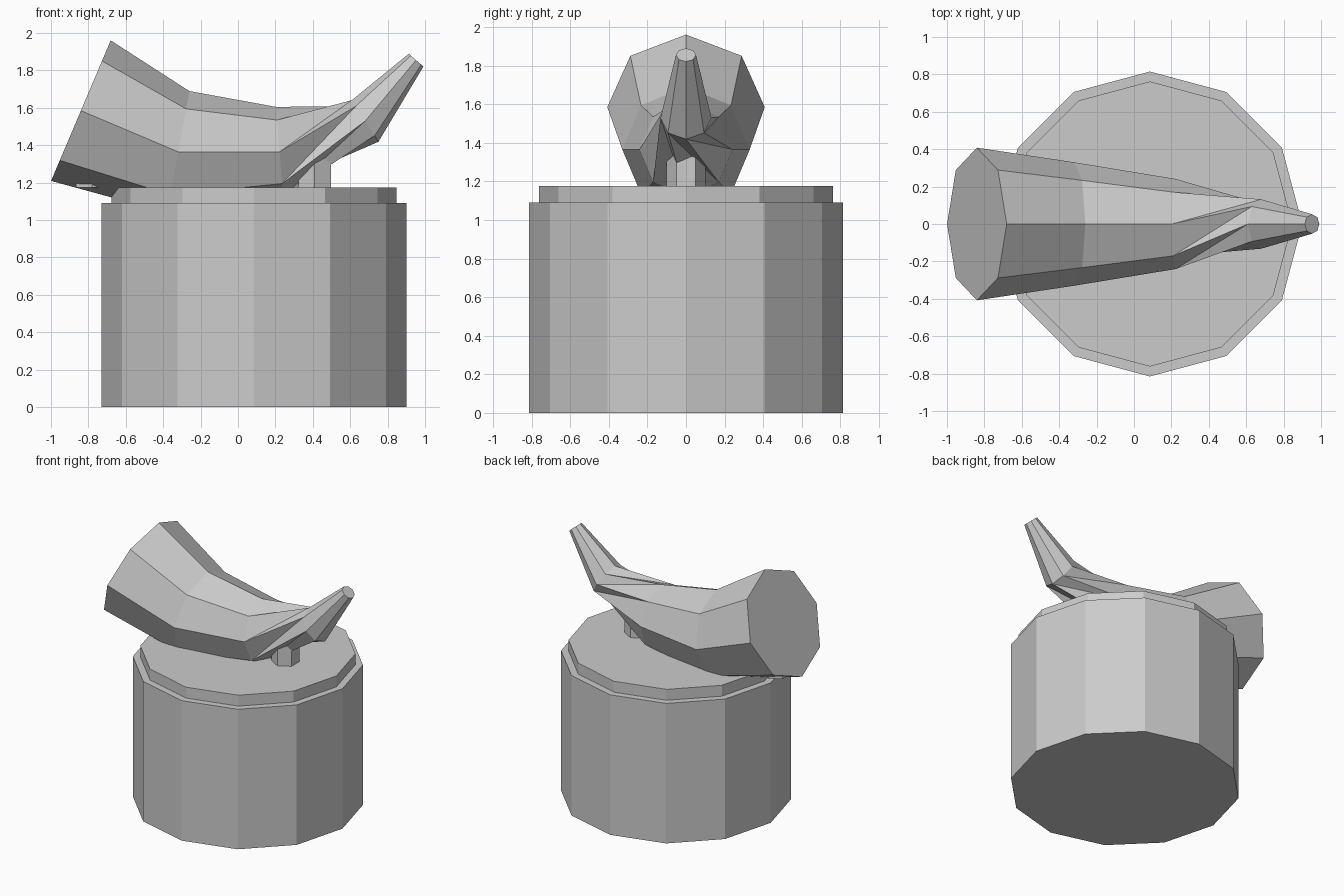
import bpy, bmesh
from math import sin, cos, pi, radians

if "Cube" in bpy.data.objects:
    bpy.data.objects.remove(bpy.data.objects["Cube"])


def make_object(name, bm):
    bmesh.ops.recalc_face_normals(bm, faces=bm.faces)
    mesh = bpy.data.meshes.new(name)
    bm.to_mesh(mesh)
    bm.free()
    obj = bpy.data.objects.new(name, mesh)
    bpy.context.collection.objects.link(obj)
    return obj


def prism(name, x, radius, z0, z1, sides, turn=0.0):
    bm = bmesh.new()
    ring = [bm.verts.new((x + radius * cos(turn + 2 * pi * i / sides),
                          radius * sin(turn + 2 * pi * i / sides), z0))
            for i in range(sides)]
    base = bm.faces.new(ring)
    ext = bmesh.ops.extrude_face_region(bm, geom=[base], use_keep_orig=True)
    top = [g for g in ext["geom"] if isinstance(g, bmesh.types.BMVert)]
    bmesh.ops.translate(bm, vec=(0, 0, z1 - z0), verts=top)
    return make_object(name, bm)


# Drum-shaped pedestal and its slightly narrower lid
prism("pedestal", 0.085, 0.815, 0.0, 1.09, 12)
prism("pedestal_lid", 0.085, 0.762, 1.09, 1.175, 12)

# Short hexagonal pegs holding up the horn
prism("front_peg", 0.41, 0.10, 1.17, 1.42, 6, radians(90))
prism("rear_peg", -0.78, 0.10, 1.175, 1.42, 6, radians(90))

# Curved horn: octagonal rings as (centre x, centre z, radius, lean of the ring)
rings = [
    (-0.84, 1.585, 0.408, 23.0),
    (-0.32, 1.365, 0.330, 10.5),
    (0.222, 1.365, 0.241, -4.5),
    (0.68, 1.53, 0.132, -32.5),
    (0.952, 1.855, 0.052, -49.0),
]
N = 8
bm = bmesh.new()
loops = []
for cx, cz, r, lean in rings:
    a = radians(lean)
    loops.append([bm.verts.new((cx + r * cos(2 * pi * k / N) * sin(a),
                                r * sin(2 * pi * k / N),
                                cz + r * cos(2 * pi * k / N) * cos(a)))
                  for k in range(N)])
for i, (p, q) in enumerate(zip(loops, loops[1:])):
    for k in range(N):
        n = (k + 1) % N
        if i == 2:
            # the skin twists by one side here, with inward creases
            m = (k + 2) % N
            bm.faces.new((p[k], p[n], q[m]))
            bm.faces.new((p[k], q[m], q[n]))
        else:
            bm.faces.new((p[k], p[n], q[n], q[k]))
bm.faces.new(loops[0])
bm.faces.new(loops[-1])
make_object("horn", bm)
